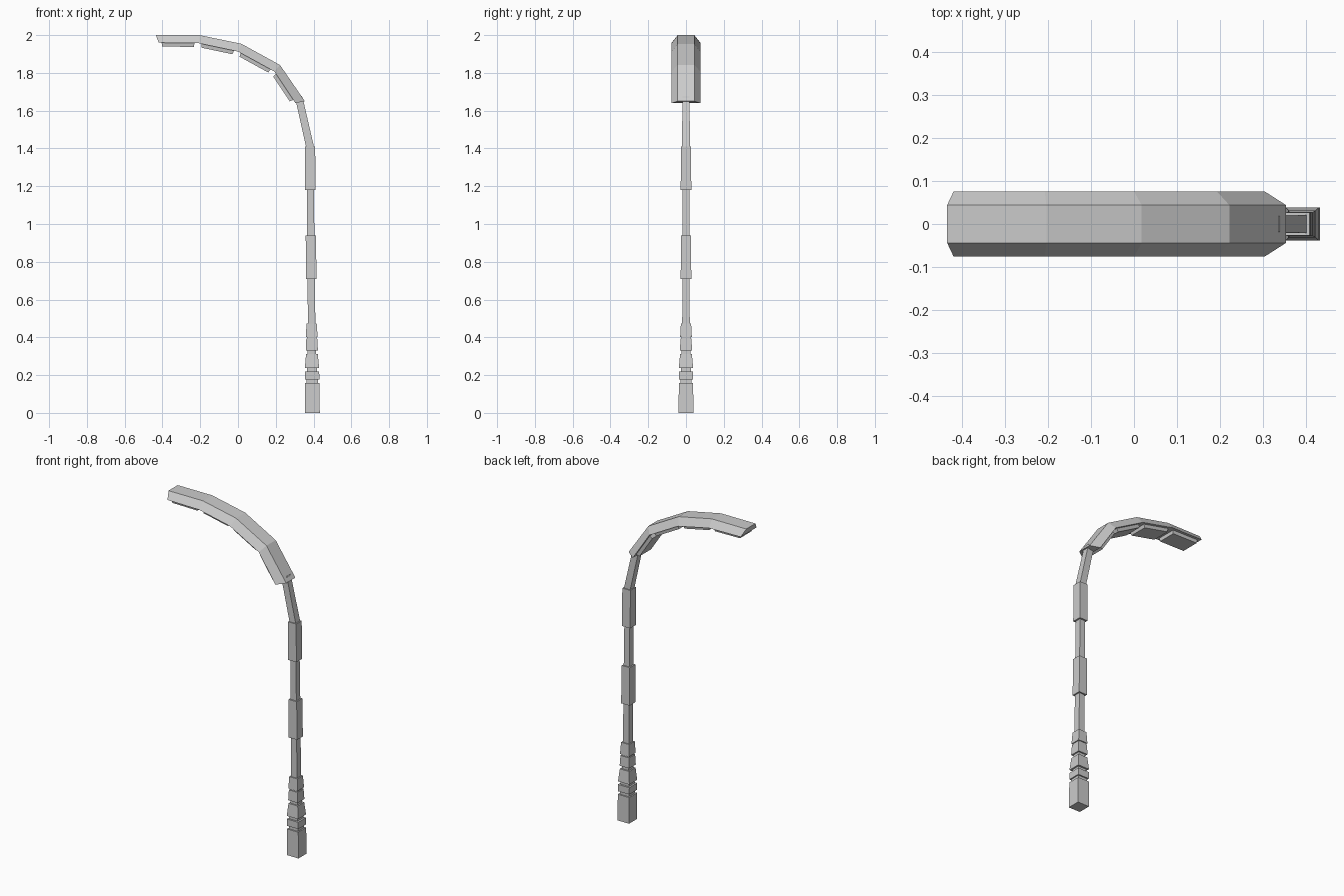
import bpy, bmesh
from mathutils import Vector

if "Cube" in bpy.data.objects:
    bpy.data.objects.remove(bpy.data.objects["Cube"])


def loft(name, rings):
    """Closed solid through rings of equal point count."""
    bm = bmesh.new()
    loops = [[bm.verts.new(p) for p in ring] for ring in rings]
    n = len(loops[0])
    for a, b in zip(loops, loops[1:]):
        for i in range(n):
            j = (i + 1) % n
            bm.faces.new((a[i], a[j], b[j], b[i]))
    bm.faces.new(loops[0])
    bm.faces.new(loops[-1])
    bmesh.ops.recalc_face_normals(bm, faces=bm.faces)
    mesh = bpy.data.meshes.new(name)
    bm.to_mesh(mesh)
    bm.free()
    obj = bpy.data.objects.new(name, mesh)
    bpy.context.collection.objects.link(obj)
    return obj


def square(x, z, h, tilt=0.0):
    return [(x + sx * h, sy * h, z + sx * tilt)
            for sx, sy in ((-1, -1), (1, -1), (1, 1), (-1, 1))]


# Pole: stepped square column with a slight lean (z, half width)
profile = [
    (0, .039), (.158, .038), (.158, .030), (.177, .030),
    (.177, .038), (.218, .038), (.218, .027), (.237, .027),
    (.237, .038), (.312, .031), (.312, .023), (.331, .023),
    (.331, .032), (.393, .029), (.393, .025), (.402, .025),
    (.402, .031), (.473, .027), (.473, .020), (.710, .019),
    (.710, .028), (.940, .027), (.940, .019), (1.18, .018),
    (1.18, .028), (1.41, .027),
]
loft("pole", [square(.394 - .009 * z, z, h) for z, h in profile])

# Bent neck leading into the lamp head
loft("neck", [square(.382, 1.405, .021), square(.328, 1.643, .019, .005),
              square(.321, 1.67, .018, .007)])

# Lamp head: trapezoid section, narrow on top, wide below
top = [(-.435, 2.0), (-.204, 2.0), (.018, 1.954), (.222, 1.842), (.354, 1.650)]
low = [(-.42, 1.96), (-.208, 1.957), (.0, 1.913), (.193, 1.807), (.304, 1.640)]
loft("lamp_head", [[(tx, -.044, tz), (tx, .044, tz), (lx, .076, lz), (lx, -.076, lz)]
                   for (tx, tz), (lx, lz) in zip(top, low)])

# Light panels hanging under each head segment
for i, (p, q) in enumerate(zip(low, low[1:])):
    a, b = Vector((p[0], 0, p[1])), Vector((q[0], 0, q[1]))
    d = b - a
    down = Vector((d.z, 0, -d.x)).normalized()
    side = Vector((0, 1, 0))
    rings = []
    for depth, t0, t1, w in ((-.006, .07, .90, .060), (.020, .09, .88, .056)):
        s, e = a + d * t0 + down * depth, a + d * t1 + down * depth
        rings.append([s - side * w, e - side * w, e + side * w, s + side * w])
    loft(f"light_panel_{i + 1}", rings)
